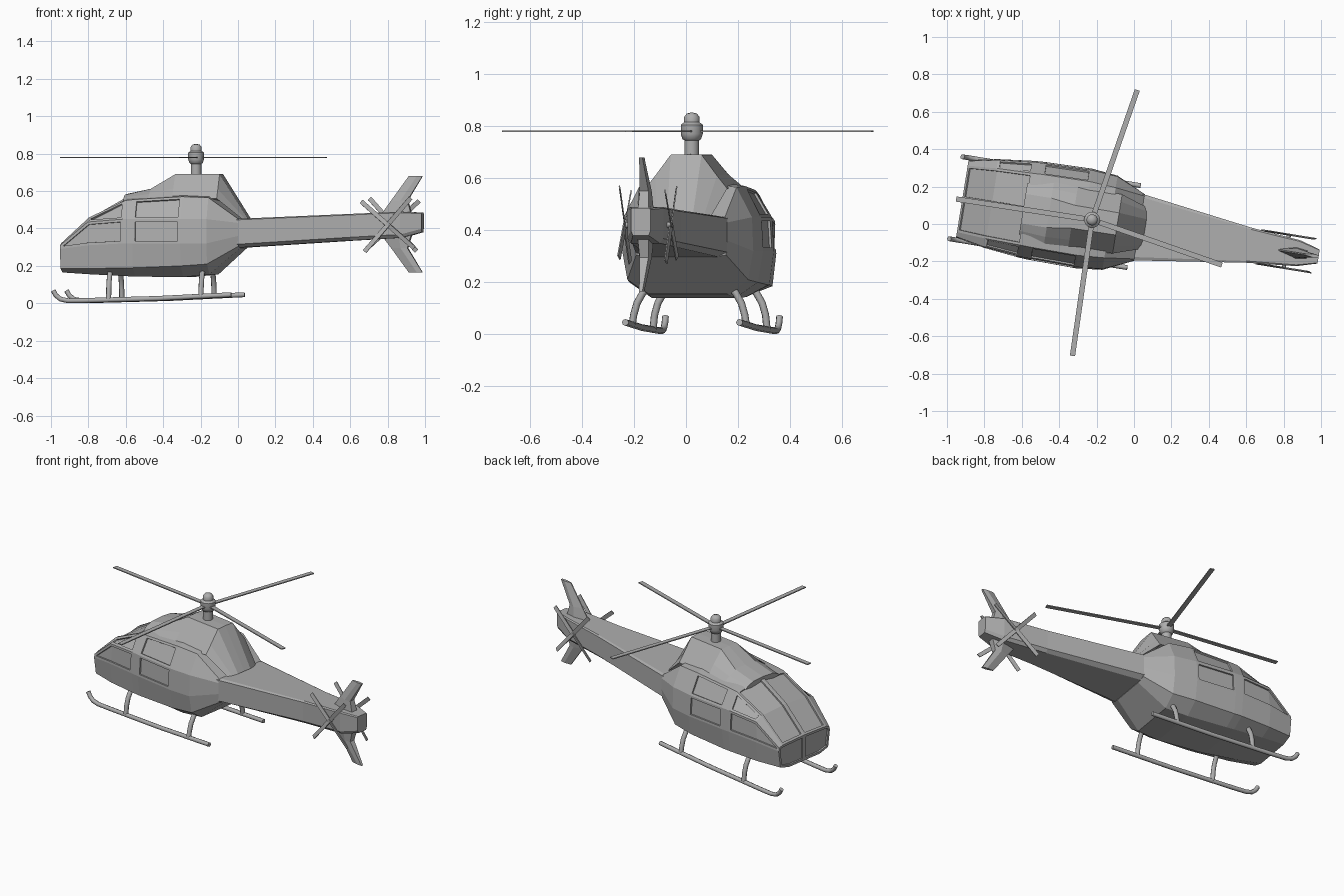
import bpy, bmesh, math
from mathutils import Matrix, Vector

cube = bpy.data.objects.get("Cube")
if cube:
    bpy.data.objects.remove(cube)

grey = bpy.data.materials.new("light_grey")
grey.use_nodes = True
grey.diffuse_color = (0.42, 0.42, 0.42, 1)
grey.node_tree.nodes["Principled BSDF"].inputs["Base Color"].default_value = (0.42, 0.42, 0.42, 1)

# The whole aircraft is yawed slightly; every part is modelled nose at -x
YAW = math.radians(-9.2)
OFFSET = (0, -0.014, 0)


def place(name, data):
    ob = bpy.data.objects.new(name, data)
    bpy.context.collection.objects.link(ob)
    ob.location = OFFSET
    ob.rotation_euler.z = YAW
    data.materials.append(grey)
    return ob


def finish(name, bm, smooth=False):
    me = bpy.data.meshes.new(name)
    bm.to_mesh(me)
    bm.free()
    ob = place(name, me)
    if smooth:
        bpy.ops.object.select_all(action='DESELECT')
        ob.select_set(True)
        bpy.context.view_layer.objects.active = ob
        bpy.ops.object.shade_smooth_by_angle(angle=math.radians(40))
    return ob


def half_loft(name, stations, panes=(), nose_pane=False):
    """Loft left-half sections (x, [(y, z)...] from bottom to top) and mirror them."""
    bm = bmesh.new()
    rings = [[bm.verts.new((x, y, z)) for y, z in pts] for x, pts in stations]
    face = {}
    for i in range(len(rings) - 1):
        p, q = rings[i], rings[i + 1]
        for j in range(len(p) - 1):
            face[i, j] = bm.faces.new((p[j], p[j + 1], q[j + 1], q[j]))
    front = bm.faces.new(rings[0][::-1])
    bm.faces.new(rings[-1])
    bm.normal_update()
    groups = [[face[k] for k in group] for group in panes]
    if nose_pane:
        groups.append([front])
    for group in groups:
        bmesh.ops.inset_region(bm, faces=group, thickness=0.014, depth=0, use_even_offset=True,
                               use_boundary=True)
        bmesh.ops.inset_region(bm, faces=group, thickness=0.001, depth=-0.009, use_boundary=True)
    ob = finish(name, bm)
    mirror = ob.modifiers.new("mirror", 'MIRROR')
    mirror.use_axis = (False, True, False)
    return ob


def box(bm, size, matrix):
    bmesh.ops.create_cube(bm, size=1, matrix=matrix @ Matrix.Diagonal((*size, 1)))


def tube(name, points, radius):
    cu = bpy.data.curves.new(name, 'CURVE')
    cu.dimensions = '3D'
    cu.bevel_depth = radius
    cu.bevel_resolution = 2
    cu.use_fill_caps = True
    sp = cu.splines.new('POLY')
    sp.points.add(len(points) - 1)
    for p, co in zip(sp.points, points):
        p.co = (*co, 1)
    return place(name, cu)


# Cabin: x, keel z, lower edge, side, window sill, roof shoulder, roof z
def cabin(x, keel, low, side, sill, shoulder, roof):
    return x, [(0, keel), (low[0] * 0.65, keel), low, side, sill, shoulder, (0, roof)]


half_loft("cabin", [
    cabin(-0.93, .165, (.195, .185), (.21, .29), (.205, .31), (.18, .32), .325),
    cabin(-0.775, .155, (.225, .185), (.24, .31), (.235, .435), (.19, .46), .47),
    cabin(-0.58, .145, (.245, .19), (.262, .32), (.255, .45), (.195, .55), .58),
    cabin(-0.53, .143, (.247, .19), (.265, .32), (.257, .45), (.197, .555), .585),
    cabin(-0.27, .14, (.25, .2), (.27, .32), (.262, .45), (.2, .57), .6),
    cabin(-0.13, .155, (.235, .21), (.255, .32), (.25, .45), (.19, .565), .59),
    cabin(0.03, .295, (.175, .305), (.18, .36), (.18, .43), (.17, .45), .455),
], panes=[
    [(0, 5), (1, 5)],   # windshield
    [(0, 3), (1, 3)],   # front side window
    [(1, 4)],           # upper side window
    [(3, 4)],           # door window
    [(3, 3)],           # door panel
], nose_pane=True)

# Engine cowling on the roof
half_loft("engine_cowling", [
    (-0.60, [(0, .54), (.14, .55), (.12, .565), (.08, .58), (0, .585)]),
    (-0.46, [(0, .54), (.17, .56), (.13, .585), (.08, .612), (0, .615)]),
    (-0.33, [(0, .54), (.17, .56), (.125, .615), (.062, .69), (0, .692)]),
    (-0.09, [(0, .54), (.16, .56), (.12, .61), (.06, .69), (0, .692)]),
    (0.06, [(0, .43), (.11, .435), (.09, .445), (.05, .455), (0, .457)]),
])


# Tail boom
def boom(x, w, z0, z1):
    return x, [(0, z0), (w * 0.8, z0), (w, z0 + 0.018), (w, z1 - 0.006), (w * 0.9, z1), (0, z1)]


half_loft("tail_boom", [boom(-0.02, .185, .295, .45), boom(.62, .095, .335, .478),
                        boom(.89, .07, .35, .49), boom(1.0, .038, .38, .485)])

# Tail fins, thin at the leading edge and tip
for name, z_root, z_mid, z_tip in (("upper_fin", .46, .55, .68), ("lower_fin", .38, .295, .165)):
    bm = bmesh.new()
    rings = []
    for z, lead, trail, half in ((z_root, .765, .945, .032), (z_mid, .83, .92, .024),
                                 (z_tip, .925, 1.0, .009)):
        mid = lead + (trail - lead) * 0.6
        outline = ((lead, 0.003), (mid, half), (trail, half * 0.7),
                   (trail, -half * 0.7), (mid, -half), (lead, -0.003))
        rings.append([bm.verts.new((x, y, z)) for x, y in outline])
    for p, q in zip(rings, rings[1:]):
        for k in range(len(p)):
            n = (k + 1) % len(p)
            bm.faces.new((p[k], p[n], q[n], q[k]))
    bm.faces.new(rings[0])
    bm.faces.new(rings[-1])
    bmesh.ops.recalc_face_normals(bm, faces=bm.faces)
    finish(name, bm)

# Mast and domed hub
HUB = Vector((-0.227, 0, 0.78))
bm = bmesh.new()
profile = [(0.028, .66), (.028, .745), (.036, .75), (.043, .77), (.043, .805), (.03, .815),
           (.03, .835), (.02, .848), (0, .853)]
vs = [bm.verts.new((HUB.x + r, 0, z)) for r, z in profile]
edges = [bm.edges.new(pair) for pair in zip(vs, vs[1:])]
bmesh.ops.spin(bm, geom=vs + edges, cent=HUB, axis=(0, 0, 1), angle=math.tau, steps=16)
bmesh.ops.remove_doubles(bm, verts=bm.verts, dist=0.0005)
bmesh.ops.recalc_face_normals(bm, faces=bm.faces)
finish("rotor_mast", bm, smooth=True)

# Main rotor blades
bm = bmesh.new()
for angle in (80, 180.5, 271, 350):
    box(bm, (0.735, 0.028, 0.006), Matrix.Translation(HUB)
        @ Matrix.Rotation(math.radians(angle), 4, 'Z') @ Matrix.Translation((0.3675, 0, 0)))
finish("main_rotor_blades", bm)

# Tail rotors, one on each side of the boom, on a common shaft
AXLE = Vector((0.825, 0, 0.42))
bm = bmesh.new()
bmesh.ops.create_cone(bm, cap_ends=True, segments=12, radius1=0.011, radius2=0.011, depth=0.19,
                      matrix=Matrix.Translation(AXLE) @ Matrix.Rotation(math.pi / 2, 4, 'X'))
finish("tail_rotor_shaft", bm, smooth=True)
for name, side, turn in (("left_tail_rotor", 1, 48), ("right_tail_rotor", -1, 41)):
    bm = bmesh.new()
    for k in range(4):
        box(bm, (0.19, 0.005, 0.024), Matrix.Translation(AXLE + Vector((0, side * 0.09, 0)))
            @ Matrix.Rotation(math.radians(turn + 90 * k), 4, 'Y')
            @ Matrix.Translation((0.095, 0, 0)) @ Matrix.Rotation(math.radians(15), 4, 'X'))
    finish(name, bm)

# Landing skids and their curved struts
for label, s in (("left", 1), ("right", -1)):
    y = s * 0.222
    tube(label + "_skid", [(-.965, y, .068), (-.95, y, .042), (-.925, y, .022), (-.885, y, .014),
                           (-.8, y, .015), (-.4, y, .026), (0, y, .046)], 0.013)
    for end, x, foot in (("front", -.665, .018), ("rear", -.165, .038)):
        tube(f"{label}_{end}_strut", [(x, s * .15, .19), (x, s * .18, .16), (x, s * .203, .12),
                                      (x, s * .216, .075), (x, s * .222, foot)], 0.014)
